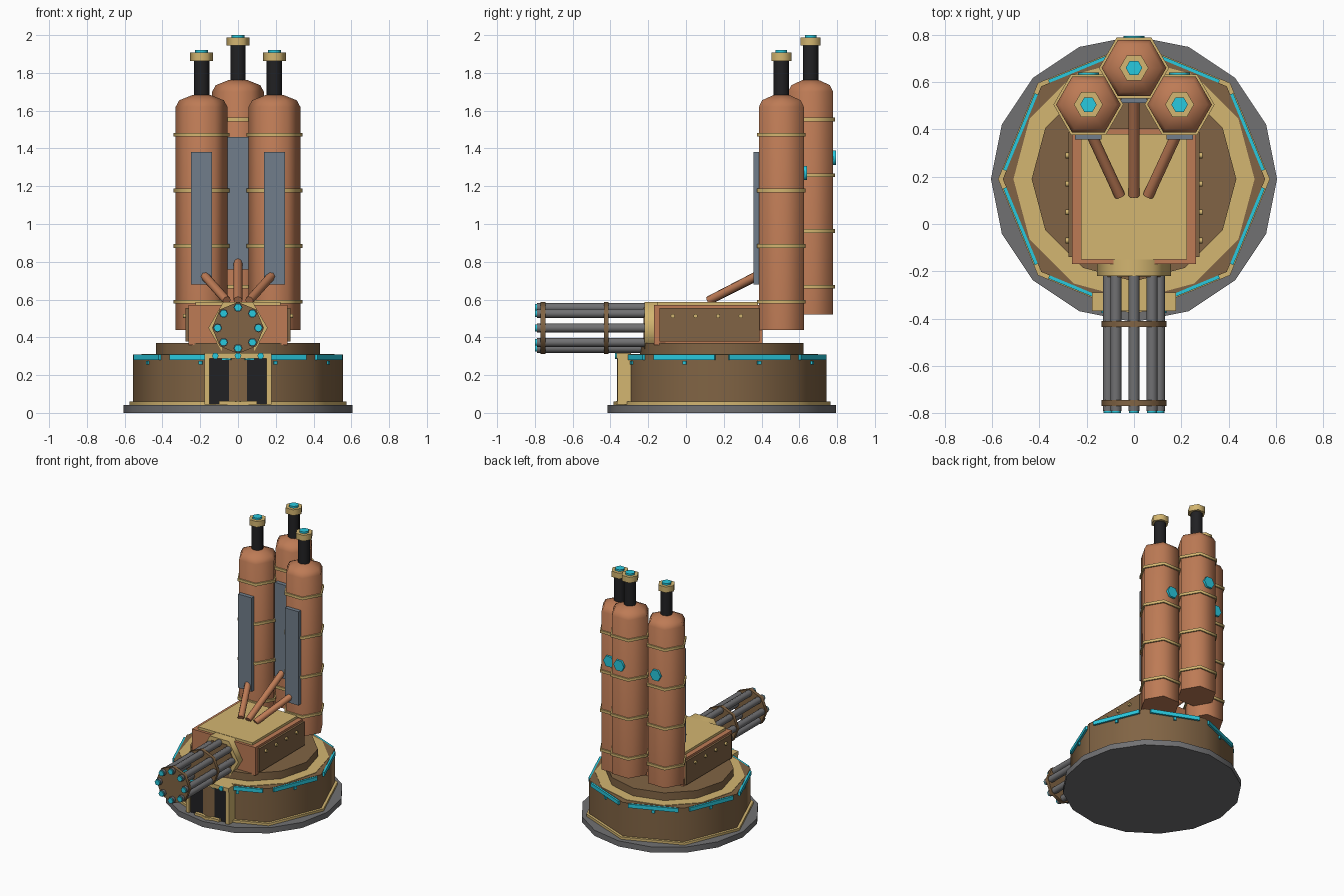
import bpy, bmesh, math
from mathutils import Vector, Matrix

if "Cube" in bpy.data.objects:
    bpy.data.objects.remove(bpy.data.objects["Cube"])

CY = 0.19  # centre of the turntable in y


def material(name, rgb):
    m = bpy.data.materials.new(name)
    m.diffuse_color = (*[(c / 255) ** 2.2 for c in rgb], 1)
    m.use_nodes = True
    m.node_tree.nodes["Principled BSDF"].inputs["Base Color"].default_value = m.diffuse_color
    return m


BROWN = material("brown", (128, 100, 70))
COPPER = material("copper", (188, 122, 86))
GOLD = material("gold", (210, 180, 112))
CYAN = material("cyan", (45, 200, 222))
DARK = material("dark", (38, 38, 40))
STEEL = material("steel", (112, 112, 114))
SLATE = material("slate", (112, 125, 138))


def finish(name, bm, mat, smooth=False):
    bmesh.ops.recalc_face_normals(bm, faces=bm.faces)
    me = bpy.data.meshes.new(name)
    bm.to_mesh(me)
    bm.free()
    me.materials.append(mat)
    ob = bpy.data.objects.new(name, me)
    bpy.context.collection.objects.link(ob)
    if smooth:
        bpy.context.view_layer.objects.active = ob
        ob.select_set(True)
        bpy.ops.object.shade_smooth_by_angle(angle=math.radians(62))
        ob.select_set(False)
    return ob


def lathe(name, n, profile, mat, loc=(0, 0, 0), direction=(0, 0, 1), smooth=True):
    """n-sided solid from (radius, height) points; capped at both ends."""
    bm = bmesh.new()
    d = Vector(direction).normalized()
    if abs(d.z) > 0.999:
        rot = Matrix.Identity(3)
    else:
        side = d.cross(Vector((0, 0, 1))).normalized()
        rot = Matrix((side, d.cross(side), d)).transposed()
    rings = []
    for r, h in profile:
        rings.append([bm.verts.new(rot @ Vector((r * math.cos(a), r * math.sin(a), h)) + Vector(loc))
                      for a in (2 * math.pi * i / n for i in range(n))])
    for lo, hi in zip(rings, rings[1:]):
        for i in range(n):
            j = (i + 1) % n
            bm.faces.new((lo[i], lo[j], hi[j], hi[i]))
    bm.faces.new(rings[0][::-1])
    bm.faces.new(rings[-1])
    return finish(name, bm, mat, smooth)


def rod(name, n, r, a, b, mat, smooth=True):
    a, b = Vector(a), Vector(b)
    return lathe(name, n, [(r, 0), (r, (b - a).length)], mat, a, b - a, smooth)


def box(name, x, y, z, mat, turn=None):
    bm = bmesh.new()
    bmesh.ops.create_cube(bm, size=1)
    for v in bm.verts:
        v.co = [(lo + hi) / 2 + c * (hi - lo) for c, (lo, hi) in zip(v.co, (x, y, z))]
    if turn is not None:  # spin about the turntable axis
        bm.transform(Matrix.Translation((0, CY, 0)) @ Matrix.Rotation(turn, 4, 'Z'))
    return finish(name, bm, mat)


# Turntable
C = (0, CY, 0)
lathe("ground_disc", 16, [(0.605, 0), (0.605, 0.042)], STEEL, C)
lathe("drum_bottom_trim", 8, [(0.575, 0.042), (0.575, 0.06)], GOLD, C)
lathe("drum", 8, [(0.555, 0.06), (0.555, 0.31)], BROWN, C)
lathe("drum_top_plate", 12, [(0.51, 0.30), (0.51, 0.313)], GOLD, C)
lathe("upper_tier", 12, [(0.433, 0.31), (0.433, 0.37)], BROWN, C)
for k in range(8):
    a = math.radians(22.5 + 45 * k)
    box("light_strip", (0.50, 0.527), (-0.175, 0.175), (0.28, 0.308), CYAN, a)
    box("light_drop", (0.50, 0.523), (-0.01, 0.01), (0.255, 0.275), CYAN, a)

# Front doorway
box("door_panel", (-0.15, 0.15), (-0.345, -0.28), (0.045, 0.29), DARK)
for s in (-1, 1):
    box("door_post", (s * 0.165 - 0.013, s * 0.165 + 0.013), (-0.362, -0.29), (0.045, 0.31), GOLD)
box("door_lintel", (-0.178, 0.178), (-0.367, -0.29), (0.288, 0.317), GOLD)
box("door_sill", (-0.1, 0.1), (-0.37, -0.30), (0.045, 0.062), GOLD)
for x in (-0.12, 0, 0.12):
    rod("door_bolt", 6, 0.018, (x, -0.36, 0.302), (x, -0.376, 0.302), CYAN)

# Turret body
box("body", (-0.262, 0.262), (-0.17, 0.405), (0.36, 0.57), COPPER)
box("body_lid", (-0.225, 0.225), (-0.15, 0.38), (0.56, 0.588), GOLD)
for s in (-1, 1):
    box("side_panel", sorted((s * 0.25, s * 0.277)), (-0.14, 0.39), (0.378, 0.555), BROWN)
    for y in (-0.07, 0.05, 0.17, 0.29):
        rod("rivet", 6, 0.012, (s * 0.27, y, 0.513), (s * 0.29, y, 0.513), GOLD)

# Rotary gun
GZ = 0.45
rod("gun_collar", 6, 0.157, (0, -0.14, GZ), (0, -0.22, GZ), GOLD)
rod("gun_hub", 6, 0.125, (0, -0.16, GZ), (0, -0.225, GZ), BROWN)
for y in (-0.41, -0.745):
    rod("barrel_clamp", 8, 0.137, (0, y, GZ), (0, y - 0.025, GZ), BROWN)
for k in range(8):
    a = math.pi * k / 4
    x, z = 0.108 * math.cos(a), GZ + 0.108 * math.sin(a)
    rod("barrel", 8, 0.024, (x, -0.2, z), (x, -0.79, z), STEEL)
    rod("muzzle_light", 6, 0.021, (x, -0.78, z), (x, -0.8, z), CYAN)

# Three tall tanks with vents
for x, y, dz in ((-0.193, 0.505, 0), (0.193, 0.505, 0), (0, 0.66, 0.08)):
    P = (x, y, dz)
    lathe("tank", 6, [(0.137, 0.44), (0.137, 1.62), (0.118, 1.655), (0.05, 1.682)], COPPER, P)
    for z in (0.588, 0.883, 1.178, 1.473):
        lathe("tank_band", 6, [(0.148, z - 0.01), (0.148, z + 0.01)], GOLD, P)
    lathe("vent_pipe", 8, [(0.041, 1.66), (0.041, 1.87)], DARK, P)
    lathe("vent_cap", 6, [(0.061, 1.864), (0.061, 1.907)], GOLD, P)
    lathe("vent_light", 6, [(0.035, 1.9), (0.035, 1.92)], CYAN, P)
    box("tank_plate", (x - 0.056, x + 0.056), (y - 0.148, y - 0.1), (0.68 + dz, 1.38 + dz), SLATE)
    rod("tank_back_light", 6, 0.044, (x, y + 0.11, 1.27 + dz), (x, y + 0.135, 1.27 + dz), CYAN)

# Feed pipes from lid to tanks
for x0, x1, y1, z1 in ((-0.06, -0.19, 0.4, 0.74), (0.06, 0.19, 0.4, 0.74), (0, 0, 0.54, 0.805)):
    rod("feed_pipe", 8, 0.023, (x0, 0.12, 0.595), (x1, y1, z1), COPPER)
